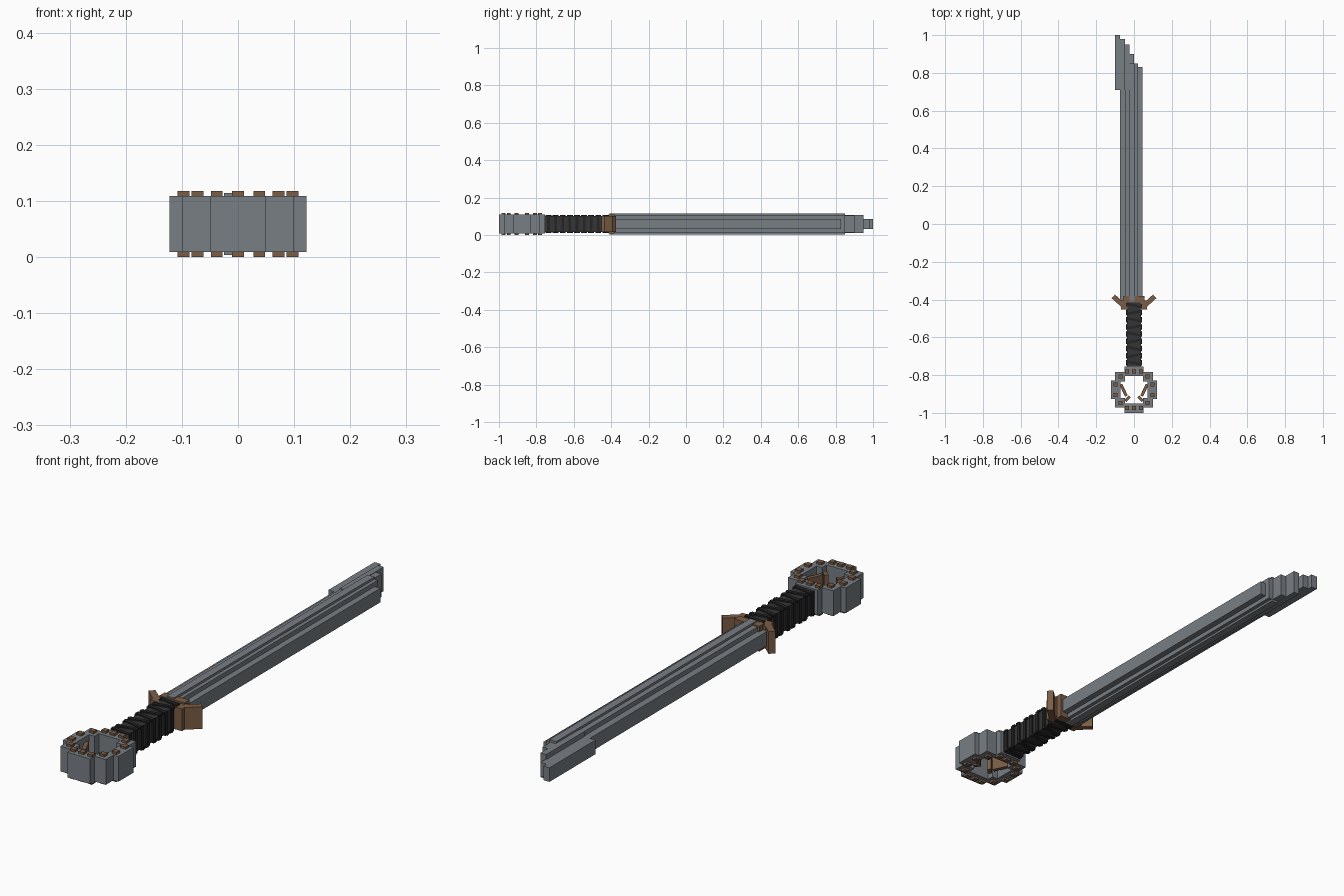
import bpy
from math import radians

cube = bpy.data.objects.get("Cube")
if cube:
    bpy.data.objects.remove(cube, do_unlink=True)


def material(name, rgb):
    m = bpy.data.materials.new(name)
    m.use_nodes = True
    col = (*rgb, 1)
    m.diffuse_color = col
    m.node_tree.nodes["Principled BSDF"].inputs["Base Color"].default_value = col
    return m


STEEL = material("steel grey", (0.19, 0.21, 0.23))
BRONZE = material("bronze brown", (0.20, 0.11, 0.06))
LEATHER = material("dark leather", (0.035, 0.035, 0.036))
WRAP = material("black wrap", (0.018, 0.018, 0.018))
MID = 0.059  # height of the middle plane


def box(name, x, y, half_height, mat, turn=0, z=MID):
    """Box from x and y ranges, centred on height z, turned about its own centre."""
    bpy.ops.mesh.primitive_cube_add(
        size=1, location=(sum(x) / 2, sum(y) / 2, z), rotation=(0, 0, radians(turn)))
    o = bpy.context.object
    o.name = name
    o.scale = (x[1] - x[0], y[1] - y[0], half_height * 2)
    o.data.materials.append(mat)
    return o


def bar(name, cx, cy, length, width, half_height, mat, turn, z=MID):
    return box(name, (cx - length / 2, cx + length / 2),
               (cy - width / 2, cy + width / 2), half_height, mat, turn, z)


# Blade: thin edges, thicker body, raised ridge, stepped tip
BASE = -0.41
box("blade_front_edge", (0.02, 0.045), (BASE, 0.83), 0.028, STEEL)
box("blade_back_edge", (-0.075, -0.047), (BASE, 0.98), 0.028, STEEL)
box("blade_body", (-0.047, 0.02), (BASE, 0.85), 0.046, STEEL)
box("blade_ridge", (-0.025, 0.005), (BASE, 0.85), 0.055, STEEL)
box("blade_tip_inner", (-0.027, 0.0), (0.84, 0.90), 0.046, STEEL)
box("blade_tip_outer", (-0.05, -0.025), (0.71, 0.95), 0.048, STEEL)
box("blade_hook", (-0.1, -0.073), (0.71, 1.0), 0.028, STEEL)

# Guard: crosspiece, side blocks and swept wings
box("guard_crosspiece", (-0.055, 0.055), (-0.415, -0.382), 0.05, BRONZE)
for s, side in ((1, "left"), (-1, "right")):
    box("guard_block_" + side, sorted((s * 0.035, s * 0.07)), (-0.452, -0.405), 0.044, BRONZE)
    bar("guard_wing_" + side, s * 0.08, -0.41, 0.08, 0.026, 0.044, BRONZE, s * 42)

# Grip with crossing wrap strips on both faces
box("grip", (-0.036, 0.036), (-0.765, -0.41), 0.044, LEATHER)
for i in range(9):
    y = -0.735 + i * 0.038
    for face in (1, -1):
        bar("wrap_strip", 0, y, 0.086, 0.014, 0.004, WRAP,
            face * (12 if i % 2 else -12), MID + face * 0.045)
    for s in (1, -1):
        bar("wrap_side", s * 0.038, y, 0.008, 0.014, 0.047, WRAP, 0)

# Pommel ring of blocks
CY = -0.8775
for e, end in ((1, "back"), (-1, "front")):
    c = CY + e * 0.0975
    box("pommel_" + end, (-0.05, 0.05), (c - 0.025, c + 0.025), 0.05, STEEL)
    for s in (1, -1):
        c = CY + e * 0.07
        box("pommel_corner", sorted((s * 0.048, s * 0.1)), (c - 0.025, c + 0.025), 0.05, STEEL)
for s in (1, -1):
    box("pommel_side", sorted((s * 0.072, s * 0.122)), (CY - 0.048, CY + 0.048), 0.05, STEEL)

# Studs running through the ring
spots = [(0, 0.0975), (0.038, 0.0975), (0.072, 0.07), (0.097, 0.028)]
for x, y in spots:
    for s in (1, -1) if x else (1,):
        for e in (1, -1):
            bar("pommel_stud", s * x, CY + e * y, 0.021, 0.021, MID, BRONZE, 0)

# Curved prongs inside the ring
for s in (1, -1):
    bar("prong_upper", s * 0.055, -0.88, 0.068, 0.016, 0.03, BRONZE, s * 65)
    bar("prong_lower", s * 0.034, -0.925, 0.034, 0.016, 0.03, BRONZE, s * -45)
